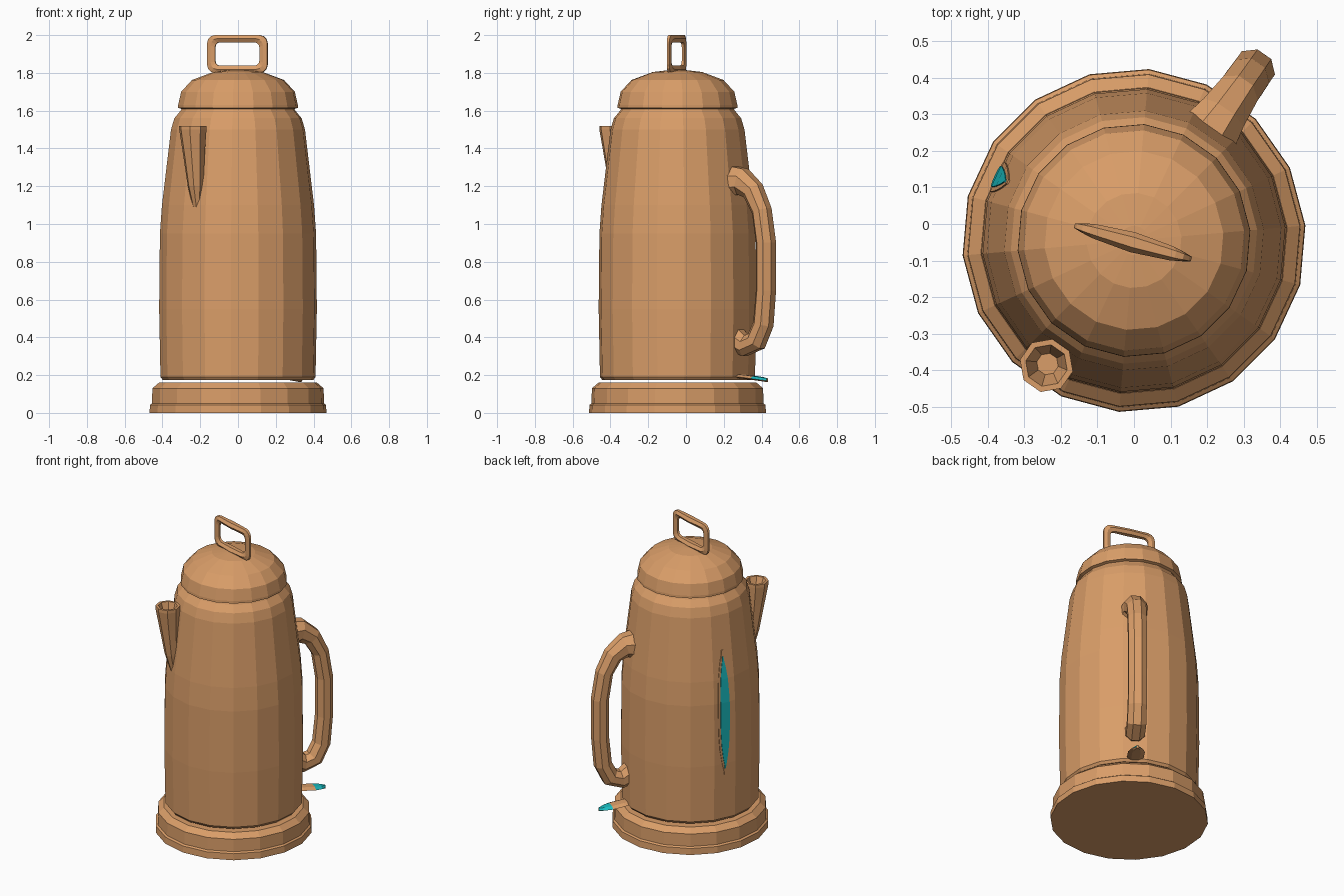
import bpy, bmesh
from math import sin, cos, pi, radians, hypot

if "Cube" in bpy.data.objects:
    bpy.data.objects.remove(bpy.data.objects["Cube"])

AXIS_Y = -0.045          # the vertical axis of the pot
SIDES = 18


def make_material(name, rgb):
    mat = bpy.data.materials.new(name)
    mat.use_nodes = True
    mat.diffuse_color = (*rgb, 1)
    mat.node_tree.nodes["Principled BSDF"].inputs["Base Color"].default_value = (*rgb, 1)
    return mat


COPPER = make_material("warm copper", (0.70, 0.34, 0.14))
TEAL = make_material("teal", (0.01, 0.50, 0.53))


def loft(name, rings, angle=0, mats=(COPPER,), closed=False, rule=None):
    """Skin equal-sized rings of points; x is outward from the axis before turning."""
    bm = bmesh.new()
    loops = [[bm.verts.new(p) for p in ring] for ring in rings]
    pairs = list(zip(loops, loops[1:]))
    if closed:
        pairs.append((loops[-1], loops[0]))
    else:
        bm.faces.new(loops[0])
        bm.faces.new(loops[-1])
    for a, b in pairs:
        for i in range(len(a)):
            j = (i + 1) % len(a)
            bm.faces.new((a[i], a[j], b[j], b[i]))
    bmesh.ops.recalc_face_normals(bm, faces=bm.faces)
    bm.normal_update()
    if rule:
        for f in bm.faces:
            f.material_index = int(rule(f))
    mesh = bpy.data.meshes.new(name)
    bm.to_mesh(mesh)
    bm.free()
    for m in mats:
        mesh.materials.append(m)
    obj = bpy.data.objects.new(name, mesh)
    bpy.context.collection.objects.link(obj)
    obj.location = (0, AXIS_Y, 0)
    obj.rotation_euler = (0, 0, radians(angle))
    return obj


def circle(r, z, n=SIDES, cx=0.0, turn=0.0):
    return [(cx + r * cos(turn + 2 * pi * i / n), r * sin(turn + 2 * pi * i / n), z)
            for i in range(n)]


def turned(name, profile):
    return loft(name, [circle(r, z) for r, z in profile], angle=5)


# Round parts
BODY = [(0.40, 0.174), (0.412, 0.19), (0.419, 0.55), (0.415, 0.95), (0.404, 1.1),
        (0.386, 1.25), (0.356, 1.5), (0.338, 1.56), (0.305, 1.6), (0.295, 1.62)]
turned("base", [(0.47, 0), (0.468, 0.042), (0.457, 0.05), (0.455, 0.13), (0.42, 0.16)])
turned("body", BODY)
turned("lid", [(0.295, 1.608), (0.319, 1.615), (0.318, 1.63), (0.302, 1.7),
               (0.245, 1.762), (0.13, 1.805), (0.04, 1.815)])


def wall(z):
    """Distance from the axis to the middle of a body facet at height z."""
    for (r0, z0), (r1, z1) in zip(BODY, BODY[1:]):
        if z0 <= z <= z1:
            return (r0 + (r1 - r0) * (z - z0) / (z1 - z0)) * cos(pi / SIDES)


# Spout with a hollow lip
spout = [(0.375, 0.022, 1.08), (0.392, 0.042, 1.2), (0.408, 0.06, 1.38),
         (0.417, 0.074, 1.5), (0.417, 0.074, 1.52), (0.417, 0.058, 1.52),
         (0.412, 0.03, 1.43)]
loft("spout", [circle(r, z, 8, cx, pi / 8) for cx, r, z in spout], angle=235)

# Carrying handle: centre line (outward, height) with half width and half thickness
path = [(0.33, 1.22, 0.095, 0.10), (0.42, 1.225, 0.072, 0.075), (0.49, 1.175, 0.062, 0.06),
        (0.545, 1.07, 0.06, 0.053), (0.572, 0.9, 0.06, 0.053), (0.572, 0.65, 0.06, 0.053),
        (0.555, 0.47, 0.06, 0.055), (0.51, 0.38, 0.062, 0.058), (0.44, 0.355, 0.06, 0.06),
        (0.36, 0.40, 0.07, 0.07)]
rings = []
for i, (x, z, w, t) in enumerate(path):
    p, q = path[max(i - 1, 0)], path[min(i + 1, len(path) - 1)]
    dx, dz = q[0] - p[0], q[1] - p[1]
    length = hypot(dx, dz)
    nx, nz = -dz / length, dx / length
    angles = [pi / 8 + k * pi / 4 for k in range(8)]
    rings.append([(x + nx * t * cos(a), w * sin(a), z + nz * t * cos(a)) for a in angles])
loft("handle", rings, angle=55)


# Level window: a rim plate and a narrower pane following the body wall
def slot(name, low, high, half_width, proud, mat):
    mid, half = (low + high) / 2, (high - low) / 2
    heights = sorted([mid - half * cos(pi * i / 10) for i in range(11)]
                     + [z for r, z in BODY if low < z < high])
    slices = []
    for z in heights:
        w = half_width * max(0.15, 1 - abs((z - mid) / half) ** 3)
        r = wall(z)
        slices.append([(r - 0.01, -w, z), (r + proud, -w, z),
                       (r + proud, w, z), (r - 0.01, w, z)])
    loft(name, slices, angle=155, mats=(mat,))


slot("window_rim", 0.48, 1.28, 0.045, 0.004, COPPER)
slot("window_pane", 0.52, 1.24, 0.031, 0.007, TEAL)

# Switch lever with a coloured tip
lever = [(0.36, 0.03, 0.196), (0.43, 0.05, 0.19), (0.505, 0.05, 0.182), (0.55, 0.035, 0.176),
         (0.58, 0.008, 0.171)]
loft("switch_lever", [[(x, -w, z), (x, -w * 0.5, z + 0.012), (x, w * 0.5, z + 0.012),
                       (x, w, z), (x, w * 0.5, z - 0.008), (x, -w * 0.5, z - 0.008)]
                      for x, w, z in lever],
     angle=55, mats=(COPPER, TEAL),
     rule=lambda f: f.calc_center_median().x > 0.506 and f.normal.z > 0.05)

# Lid knob: rounded rectangular loop, thicker at the middle and thin at the ends
def rounded(hw, hz, rad):
    pts = []
    for k, (sx, sz) in enumerate([(1, 1), (-1, 1), (-1, -1), (1, -1)]):
        for s in range(4):
            a = k * pi / 2 + s * pi / 6
            pts.append((sx * (hw - rad) + rad * cos(a), sz * (hz - rad) + rad * sin(a)))
    # extra points along the long bars so the bulge reads
    pts.insert(12, (0, -hz))
    pts.insert(4, (0, hz))
    return pts


outer, inner = rounded(0.166, 0.1, 0.045), rounded(0.122, 0.062, 0.025)
rings = []
for (ox, oz), (ix, iz) in zip(outer, inner):
    d = 0.028 * (1 - 0.55 * (ox / 0.166) ** 2)
    mx, mz = (ox + ix) / 2, (oz + iz) / 2
    rings.append([(ox, -d * 0.5, oz), (ox, d * 0.5, oz), (mx, d, mz),
                  (ix, d * 0.5, iz), (ix, -d * 0.5, iz), (mx, -d, mz)])
knob = loft("lid_knob", rings, angle=-16, closed=True)
knob.location = (-0.003, -0.05, 1.9)
